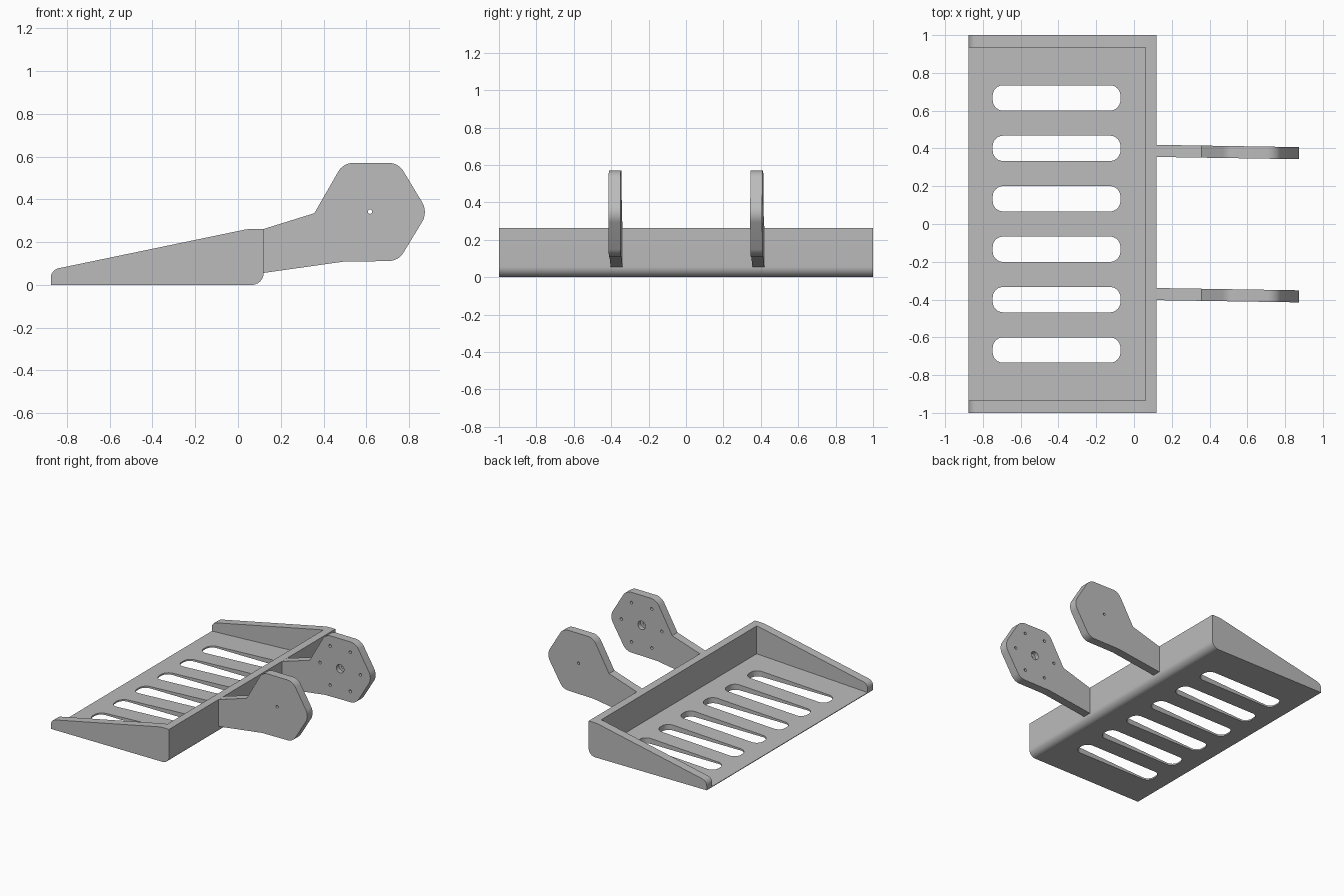
import bpy, bmesh, math
from mathutils import Vector

cube = bpy.data.objects.get("Cube")
if cube:
    bpy.data.objects.remove(cube, do_unlink=True)

grey = bpy.data.materials.new("plain_grey")
grey.use_nodes = True
grey.diffuse_color = (0.5, 0.5, 0.5, 1)
grey.node_tree.nodes["Principled BSDF"].inputs["Base Color"].default_value = (0.5, 0.5, 0.5, 1)


def rounded(corners, steps=8):
    """Outline from (a, b, radius) corners, each filleted with an arc."""
    out = []
    for i, (a, b, r) in enumerate(corners):
        p = Vector((a, b))
        if r == 0:
            out.append(p)
            continue
        u = (Vector(corners[i - 1][:2]) - p).normalized()
        v = (Vector(corners[(i + 1) % len(corners)][:2]) - p).normalized()
        half = math.acos(max(-1, min(1, u.dot(v)))) / 2
        centre = p + (u + v).normalized() * (r / math.sin(half))
        start = p + u * (r / math.tan(half)) - centre
        end = p + v * (r / math.tan(half)) - centre
        for k in range(steps + 1):
            out.append(centre + start.lerp(end, k / steps).normalized() * r)
    return out


def circle(cx, cz, r, n=24):
    return [Vector((cx + r * math.cos(t * math.tau / n), cz + r * math.sin(t * math.tau / n))) for t in range(n)]


def prism(name, outlines, lo, hi, axis="y"):
    """Extrude outlines along y (outline in xz) or z (outline in xy)."""
    bm = bmesh.new()
    for outline in outlines:
        place = lambda p, d: (p.x, d, p.y) if axis == "y" else (p.x, p.y, d)
        ends = [[bm.verts.new(place(p, d)) for p in outline] for d in (lo, hi)]
        n = len(outline)
        for ring in ends:
            bm.faces.new(ring)
        for i in range(n):
            j = (i + 1) % n
            bm.faces.new((ends[0][i], ends[0][j], ends[1][j], ends[1][i]))
    bmesh.ops.recalc_face_normals(bm, faces=bm.faces)
    mesh = bpy.data.meshes.new(name)
    bm.to_mesh(mesh)
    bm.free()
    mesh.materials.append(grey)
    ob = bpy.data.objects.new(name, mesh)
    bpy.context.collection.objects.link(ob)
    return ob


def select(ob):
    bpy.ops.object.select_all(action="DESELECT")
    ob.select_set(True)
    bpy.context.view_layer.objects.active = ob


def cut(ob, cutter):
    cutter.hide_render = True
    mod = ob.modifiers.new("cut", "BOOLEAN")
    mod.operation, mod.solver, mod.object = "DIFFERENCE", "EXACT", cutter
    select(ob)
    bpy.ops.object.modifier_apply(modifier=mod.name)
    bpy.data.objects.remove(cutter, do_unlink=True)


def smooth(ob):
    select(ob)
    bpy.ops.object.shade_smooth_by_angle(angle=math.radians(25))


# Tray: wedge-shaped block with filleted edges
tray = prism("tray", [rounded([(-0.875, 0, 0), (0.12, 0, 0.055), (0.12, 0.262, 0),
                               (0.05, 0.262, 0.25), (-0.875, 0.07, 0.045)])], -1, 1)

# Hollow interior, leaving a floor that thins towards the open end
cut(tray, prism("cavity", [rounded([(-1, -0.001, 0), (0.06, 0.05, 0),
                                    (0.06, 0.5, 0), (-1, 0.5, 0)])], -0.935, 0.935))

# Six drain slots through the floor
slots = []
for i in range(6):
    y = (i - 2.5) * 0.267
    slots.append(rounded([(-0.748, y - 0.067, 0.055), (-0.072, y - 0.067, 0.055),
                          (-0.072, y + 0.067, 0.055), (-0.748, y + 0.067, 0.055)]))
cut(tray, prism("slot_cutter", slots, -0.1, 0.2, "z"))
smooth(tray)

# Two mounting arms with drilled hexagonal heads
ARM = [(0.1, 0.255, 0), (0.357, 0.335, 0), (0.492, 0.57, 0.08), (0.75, 0.57, 0.08),
       (0.889, 0.34, 0.09), (0.75, 0.112, 0.08), (0.49, 0.108, 0.05), (0.1, 0.053, 0)]
HX, HZ, HALF = 0.617, 0.342, 0.032
for name, y, inner in (("back_arm", 0.387, -1), ("front_arm", -0.371, 1)):
    arm = prism(name, [rounded(ARM)], -HALF, HALF)
    # Pivot hole through the head, wider from the inner face
    cut(arm, prism("pivot_hole", [circle(HX, HZ, 0.01)], -0.1, 0.1))
    cut(arm, prism("pivot_recess", [circle(HX, HZ, 0.032)], 0, inner * 0.1))
    # Ring of small blind screw holes on the inner face
    ring = [circle(HX + 0.172 * math.cos(k * math.pi / 3), HZ + 0.172 * math.sin(k * math.pi / 3), 0.011, 12)
            for k in range(6)]
    cut(arm, prism("screw_holes", ring, 0, inner * 0.1))
    # Slight lean to one side along the length
    for v in arm.data.vertices:
        v.co.y += y - 0.016 * (v.co.x - 0.12)
    smooth(arm)
